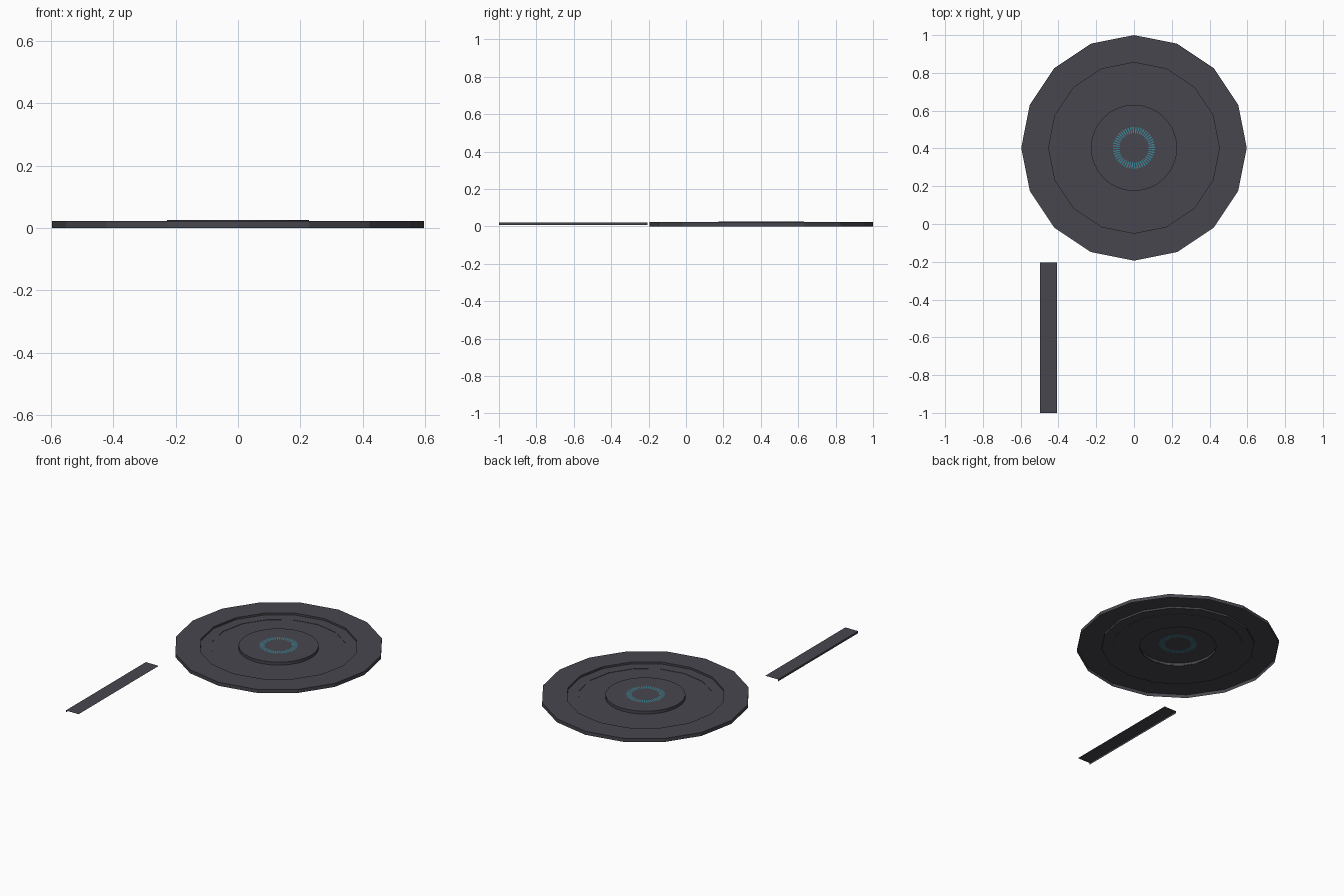
import bpy, bmesh, math

if "Cube" in bpy.data.objects:
    bpy.data.objects.remove(bpy.data.objects["Cube"])

CENTRE_Y = 0.403


def material(name, rgb):
    m = bpy.data.materials.new(name)
    m.diffuse_color = (*rgb, 1)
    m.use_nodes = True
    m.node_tree.nodes["Principled BSDF"].inputs["Base Color"].default_value = m.diffuse_color
    return m


GREY = material("dark grey", (0.062, 0.062, 0.076))
TEAL = material("teal", (0.045, 0.25, 0.32))


def finish(bm, name, mats):
    me = bpy.data.meshes.new(name)
    bm.to_mesh(me)
    bm.free()
    for m in mats:
        me.materials.append(m)
    ob = bpy.data.objects.new(name, me)
    bpy.context.collection.objects.link(ob)
    return ob


def loop(bm, r, z, sides, sub=1):
    """Regular polygon of vertices, each side split into sub pieces."""
    def corner(k):
        a = 2 * math.pi * k / sides
        return r * math.cos(a), r * math.sin(a)
    verts = []
    for k in range(sides):
        (x0, y0), (x1, y1) = corner(k), corner(k + 1)
        for j in range(sub):
            t = j / sub
            verts.append(bm.verts.new((x0 + (x1 - x0) * t,
                                       CENTRE_Y + y0 + (y1 - y0) * t, z)))
    return verts


def shell(name, profile, sides, sub=1, close=False, striped=None):
    """Open sheet through (radius, height) loops, listed from outside inwards."""
    bm = bmesh.new()
    loops = [loop(bm, r, z, sides, sub) for r, z in profile]
    n = sides * sub
    for band, (a, b) in enumerate(zip(loops, loops[1:])):
        for i in range(n):
            j = (i + 1) % n
            f = bm.faces.new((a[i], a[j], b[j], b[i]))
            if band == striped and i % 2 == 0:
                f.material_index = 1
    if close:
        bm.faces.new(loops[-1])
    return finish(bm, name, [GREY, TEAL])


# Outer rim with its raised flat border and drop to the recess
shell("outer_rim", [(0.597, 0), (0.597, 0.022), (0.452, 0.022), (0.452, 0.010)], 16)

# Recessed floor with a shallow step
shell("recessed_floor", [(0.452, 0.010), (0.387, 0.010), (0.387, 0.008),
                         (0.227, 0.008)], 16)

# Raised centre with a ring of teal ticks
shell("raised_centre", [(0.228, 0.007), (0.228, 0.026), (0.111, 0.026),
                        (0.078, 0.026)], 32, sub=3, close=True, striped=2)

# Side strip: thin top sheet with a folded lip on the left
bm = bmesh.new()
section = [(-0.497, 0.008), (-0.497, 0.020), (-0.408, 0.020)]
front = [bm.verts.new((x, -1.0, z)) for x, z in section]
back = [bm.verts.new((x, -0.205, z)) for x, z in section]
for i in range(2):
    bm.faces.new((front[i], front[i + 1], back[i + 1], back[i]))
finish(bm, "side_strip", [GREY])
